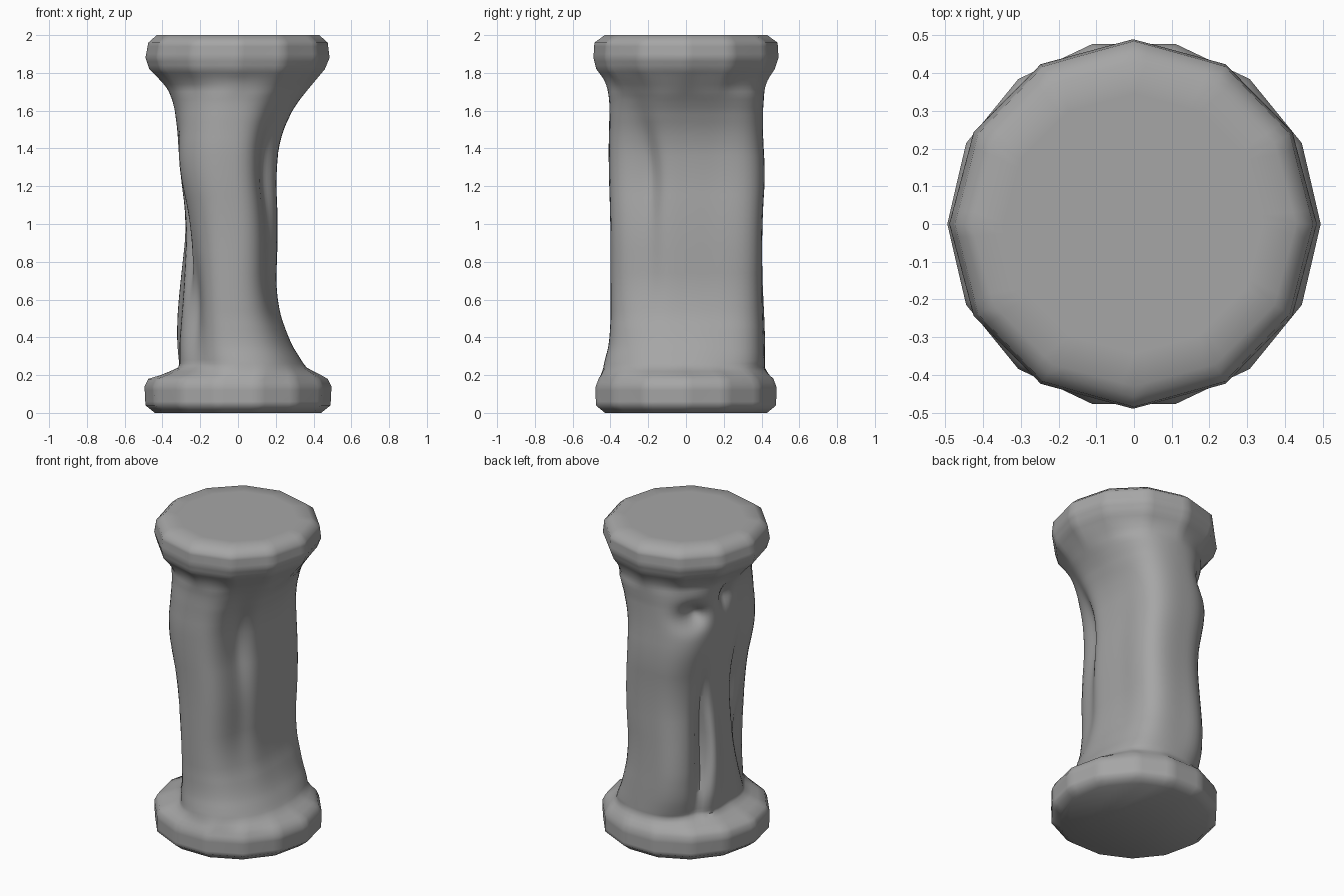
import bpy
import bmesh
import math

cube = bpy.data.objects.get("Cube")
if cube:
    bpy.data.objects.remove(cube, do_unlink=True)

GREY = (0.38, 0.38, 0.38, 1)
stone = bpy.data.materials.new("stone grey")
stone.use_nodes = True
stone.diffuse_color = GREY
shader = stone.node_tree.nodes["Principled BSDF"]
shader.inputs["Base Color"].default_value = GREY
shader.inputs["Roughness"].default_value = 0.9

SIDES = 84

# Outline: height, then extents to -x, +x, -y, +y
OUTLINE = [
    # base disc
    (0, 0.44, 0.44, 0.44, 0.44),
    (0.04, 0.49, 0.49, 0.49, 0.49),
    (0.14, 0.495, 0.495, 0.49, 0.49),
    (0.18, 0.475, 0.475, 0.475, 0.475),
    (0.2, 0.41, 0.44, 0.46, 0.45),
    # shaft
    (0.24, 0.31, 0.36, 0.44, 0.415),
    (0.4, 0.31, 0.26, 0.4, 0.41),
    (0.6, 0.29, 0.2, 0.4, 0.4),
    (1, 0.27, 0.21, 0.4, 0.4),
    (1.3, 0.31, 0.2, 0.41, 0.42),
    (1.5, 0.32, 0.23, 0.41, 0.4),
    (1.6, 0.33, 0.28, 0.4, 0.41),
    (1.7, 0.36, 0.36, 0.41, 0.41),
    # top disc
    (1.76, 0.41, 0.41, 0.43, 0.43),
    (1.82, 0.47, 0.46, 0.475, 0.47),
    (1.88, 0.49, 0.485, 0.49, 0.49),
    (1.96, 0.475, 0.475, 0.485, 0.485),
    (2, 0.43, 0.43, 0.43, 0.43),
]

# Carved relief: bearing, height, angular spread, vertical spread, depth
RELIEF = [
    (136, 0.68, 5, 0.22, -0.12),   # gap between the carved legs
    (152, 0.55, 9, 0.25, 0.03),    # rounded leg
    (57, 0.95, 12, 0.5, 0.05),     # square back corner
    (110, 0.5, 12, 0.22, 0.02),    # broad robe edge
    (128, 1.33, 12, 0.1, 0.015),   # carved shoulder
    (127, 1.53, 9, 0.05, -0.09),   # hollow above the shoulder
    (168, 1.61, 6, 0.06, -0.05),   # upper chip
    (207, 0.95, 6, 0.2, -0.05),    # side slit
    (230, 0.55, 14, 0.22, -0.09),  # worn front corner
    (226, 1.32, 12, 0.15, 0.025),  # full upper front corner
    (310, 1.3, 12, 0.25, -0.08),   # worn opposite corner
    (312, 0.75, 12, 0.2, -0.03),   # lower wear below it
]


def outline_at(z):
    for low, high in zip(OUTLINE, OUTLINE[1:]):
        if z <= high[0]:
            t = (z - low[0]) / (high[0] - low[0])
            return [a + (b - a) * t for a, b in zip(low[1:], high[1:])]
    return OUTLINE[-1][1:]


def soft_outline(z):
    """Average the outline over a window that closes towards the discs."""
    w = max(0, min(0.12, (z - 0.22) / 2, (1.8 - z) / 2))
    samples = [outline_at(z + w * k / 3) for k in range(-3, 4)]
    return [sum(column) / len(samples) for column in zip(*samples)]


def relief_at(bearing, z):
    total = 0
    for centre, height, spread, rise, depth in RELIEF:
        da = (bearing - centre) / spread
        dz = (z - height) / rise
        total += depth * math.exp(-(da * da + dz * dz) / 2)
    # Discs stay uncarved
    return total * max(0, min(1, (z - 0.18) / 0.08, (1.78 - z) / 0.1))


def facet(a, count):
    """Radius factor turning a circle into a polygon."""
    step = math.tau / count
    return math.cos(step / 2) / math.cos(a % step - step / 2)


def body_ring(z):
    left, right, front, back = soft_outline(z)
    cx, cy = (right - left) / 2, (back - front) / 2
    half_x, half_y = (right + left) / 2, (back + front) / 2
    # Round discs, boxier shaft
    power = 2 + 0.7 * max(0, 1 - abs(z - 0.95) ** 4 / 0.35)
    # Discs are many-sided polygons, fading into the shaft
    count = 14 if z < 1 else 12
    blend = max(0, min(1, max((0.26 - z) / 0.08, (z - 1.68) / 0.12)))
    ring = []
    for i in range(SIDES):
        a = math.tau * i / SIDES
        c, s = math.cos(a), math.sin(a)
        r = (abs(c / half_x) ** power + abs(s / half_y) ** power) ** (-1 / power)
        r *= 1 + blend * (facet(a, count) - 1)
        r += relief_at(math.degrees(a), z)
        ring.append((cx + r * c, cy + r * s, z))
    return ring


def loft(name, rings):
    """Skin a stack of equal rings, close both ends and shade smooth."""
    bm = bmesh.new()
    loops = [[bm.verts.new(p) for p in ring] for ring in rings]
    for low, high in zip(loops, loops[1:]):
        for i in range(SIDES):
            j = (i + 1) % SIDES
            bm.faces.new((low[i], low[j], high[j], high[i]))
    bm.faces.new(loops[0][::-1])
    bm.faces.new(loops[-1])
    mesh = bpy.data.meshes.new(name)
    bm.to_mesh(mesh)
    bm.free()
    obj = bpy.data.objects.new(name, mesh)
    bpy.context.collection.objects.link(obj)
    mesh.materials.append(stone)
    bpy.ops.object.select_all(action="DESELECT")
    obj.select_set(True)
    bpy.context.view_layer.objects.active = obj
    bpy.ops.object.shade_smooth_by_angle(angle=math.radians(60))


# One continuous worn column: base disc, carved shaft and top disc
steps = 100
rings = [body_ring(2 * k / steps) for k in range(steps + 1)]
rings.append([(x * 0.8, y * 0.8, z) for x, y, z in rings[-1]])
loft("carved_column", rings)
